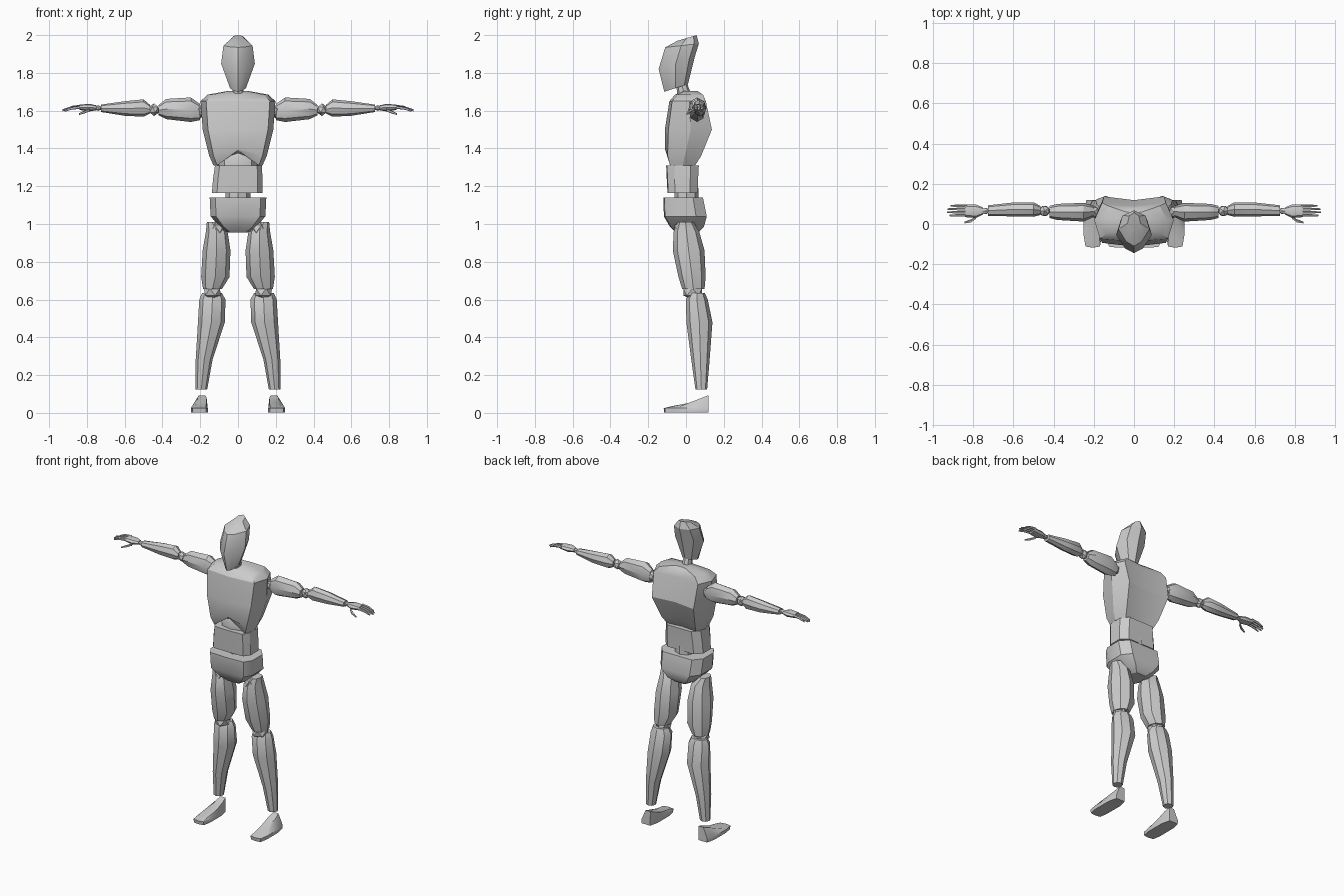
import bpy, bmesh, math

grey = bpy.data.materials.new("mannequin grey")
grey.diffuse_color = (0.6, 0.6, 0.6, 1)

# Cross-sections in the unit square, fitted to each ring's bounds
ROUND = [(math.cos(math.radians(a)), math.sin(math.radians(a))) for a in range(0, 360, 45)]
SMALL = [(math.cos(math.radians(a)), math.sin(math.radians(a))) for a in range(0, 360, 72)]
BOX = [(-.8, -.95), (0, -1), (.8, -.95), (1, -.5), (1, .5), (.7, 1), (-.7, 1), (-1, .5), (-1, -.5)]
CHEST = [(-.85, -.85), (0, -1), (.85, -.85), (1, .1), (.8, 1), (0, .85), (-.8, 1), (-1, .1)]
HEAD = [(-.5, -.75), (0, -1), (.5, -.75), (1, -.05), (.75, .7), (0, 1), (-.75, .7), (-1, -.05)]


def finish(name, bm):
    bmesh.ops.recalc_face_normals(bm, faces=bm.faces)
    me = bpy.data.meshes.new(name)
    bm.to_mesh(me)
    bm.free()
    me.materials.append(grey)
    ob = bpy.data.objects.new(name, me)
    bpy.context.collection.objects.link(ob)
    bpy.ops.object.select_all(action='DESELECT')
    ob.select_set(True)
    bpy.context.view_layer.objects.active = ob
    bpy.ops.object.shade_smooth_by_angle(angle=math.radians(32))
    return ob


def loft(name, shape, rings, axis='Z', side=1, nudge=None):
    """Ring: (t, u0, u1, v0, v1[, tilt]); Z axis: u=x, v=y; X axis: u=y, v=z."""
    bm = bmesh.new()
    loops = []
    for t, u0, u1, v0, v1, *tilt in rings:
        loop = []
        for a, b in shape:
            u = (u0 + u1) / 2 + a * (u1 - u0) / 2
            v = (v0 + v1) / 2 + b * (v1 - v0) / 2
            w = t + b * (tilt[0] if tilt else 0)
            loop.append(bm.verts.new((side * u, v, w) if axis == 'Z' else (side * w, u, v)))
        loops.append(loop)
    if nudge:
        for ring, index, offset in nudge:
            for k in range(3):
                loops[ring][index].co[k] += offset[k]
    n = len(shape)
    for lo, hi in zip(loops, loops[1:]):
        for i in range(n):
            bm.faces.new((lo[i], lo[(i + 1) % n], hi[(i + 1) % n], hi[i]))
    for cap in (loops[0], loops[-1]):
        bm.faces.new(cap)
    bmesh.ops.triangulate(bm, faces=[f for f in bm.faces if len(f.verts) > 4])
    return finish(name, bm)


def joint(name, centre, radius, side=1):
    bm = bmesh.new()
    bmesh.ops.create_icosphere(bm, subdivisions=1, radius=1)
    for v in bm.verts:
        v.co = [c + v.co[i] * radius[i] for i, c in enumerate(centre)]
        v.co.x *= side
    return finish(name, bm)


# Head and neck
loft("head", HEAD, [(1.72, -.042, .042, -.115, .01, .02),
                    (1.85, -.089, .089, -.145, .045, .03),
                    (1.945, -.077, .077, -.11, .068, .01),
                    (1.985, -.032, .032, -.045, .056, .015)])
loft("neck", ROUND, [(1.68, -.03, .03, -.045, .03), (1.76, -.025, .025, -.055, 0)])

# Torso, with an arched lower edge on the rib cage
loft("rib_cage", CHEST, [(1.31, -.13, .13, -.095, .048),
                         (1.36, -.152, .152, -.112, .08),
                         (1.50, -.187, .187, -.112, .137),
                         (1.65, -.198, .198, -.088, .105),
                         (1.685, -.16, .16, -.058, .09),
                         (1.705, -.05, .05, -.01, .06)],
     nudge=[(0, 1, (0, 0, .08)), (1, 1, (0, 0, .04))])
loft("diaphragm", ROUND, [(1.29, -.10, .10, -.08, .04), (1.34, -.10, .10, -.085, .04),
                          (1.38, -.06, .06, -.07, .03)])
loft("abdomen", BOX, [(1.165, -.138, .130, -.098, .062), (1.24, -.132, .130, -.102, .064),
                      (1.31, -.122, .126, -.105, .068)])
loft("lower_spine", ROUND, [(1.12, -.065, .065, -.06, .065), (1.19, -.065, .065, -.06, .065)])
loft("pelvis", BOX, [(.955, -.05, .05, -.055, .065), (.985, -.095, .095, -.085, .095),
                     (1.04, -.145, .145, -.117, .11), (1.14, -.15, .15, -.12, .09)])

for s, tag in ((1, "left"), (-1, "right")):
    # Leg
    joint(tag + "_hip", (.11, -.01, .975), (.05, .06, .045), s)
    loft(tag + "_thigh", ROUND, [(.655, .085, .185, -.02, .098), (.72, .045, .195, -.04, .104),
                                 (.86, .04, .187, -.07, .098), (.96, .055, .17, -.065, .07),
                                 (1.01, .11, .165, -.045, .04)], side=s)
    joint(tag + "_knee", (.135, .035, .64), (.052, .058, .042), s)
    loft(tag + "_shin", ROUND, [(.125, .163, .225, .05, .112), (.28, .135, .224, .028, .125),
                                (.48, .07, .212, .002, .14), (.60, .066, .205, 0, .115),
                                (.635, .085, .19, .02, .10)], side=s)

    # Foot: wedge sloping from heel to toes
    loft(tag + "_foot", BOX, [(0.002, .16, .248, -.115, .12), (.025, .16, .25, -.118, .12),
                              (.066, .166, .215, -.02, .118, .027)], side=s,
         nudge=[(2, i, (0, -.055, -.004)) for i in range(3)])

    # Arm
    joint(tag + "_shoulder", (.20, .06, 1.595), (.03, .032, .036), s)
    loft(tag + "_upper_arm", ROUND, [(.20, .035, .09, 1.55, 1.635), (.25, .012, .105, 1.54, 1.67),
                                     (.38, .02, .10, 1.555, 1.662), (.42, .03, .09, 1.575, 1.63)],
         'X', s)
    joint(tag + "_elbow", (.445, .065, 1.605), (.03, .03, .034), s)
    loft(tag + "_forearm", ROUND, [(.465, .045, .09, 1.585, 1.63), (.50, .036, .108, 1.568, 1.66),
                                   (.60, .038, .107, 1.573, 1.65), (.725, .04, .093, 1.593, 1.632)],
         'X', s)
    joint(tag + "_wrist", (.74, .065, 1.614), (.022, .018, .015), s)

    # Hand with four fingers and a thumb
    loft(tag + "_palm", ROUND, [(.75, .048, .082, 1.602, 1.628), (.785, .03, .096, 1.596, 1.636),
                                (.84, .034, .096, 1.604, 1.632)], 'X', s)
    for i, tip in enumerate((.918, .93, .928, .912)):
        y = .042 + .016 * i
        z = 1.618 + .002 * i
        loft(f"{tag}_finger_{i + 1}", SMALL,
             [(.83, y - .007, y + .007, z - .008, z + .008),
              (.88, y - .007, y + .007, z - .013, z + .002),
              (tip, y - .004, y + .004, z - .024, z - .014)], 'X', s)
    loft(tag + "_thumb", SMALL, [(.785, .025, .04, 1.596, 1.612), (.81, .006, .024, 1.586, 1.602),
                                 (.843, .002, .012, 1.576, 1.586)], 'X', s)
